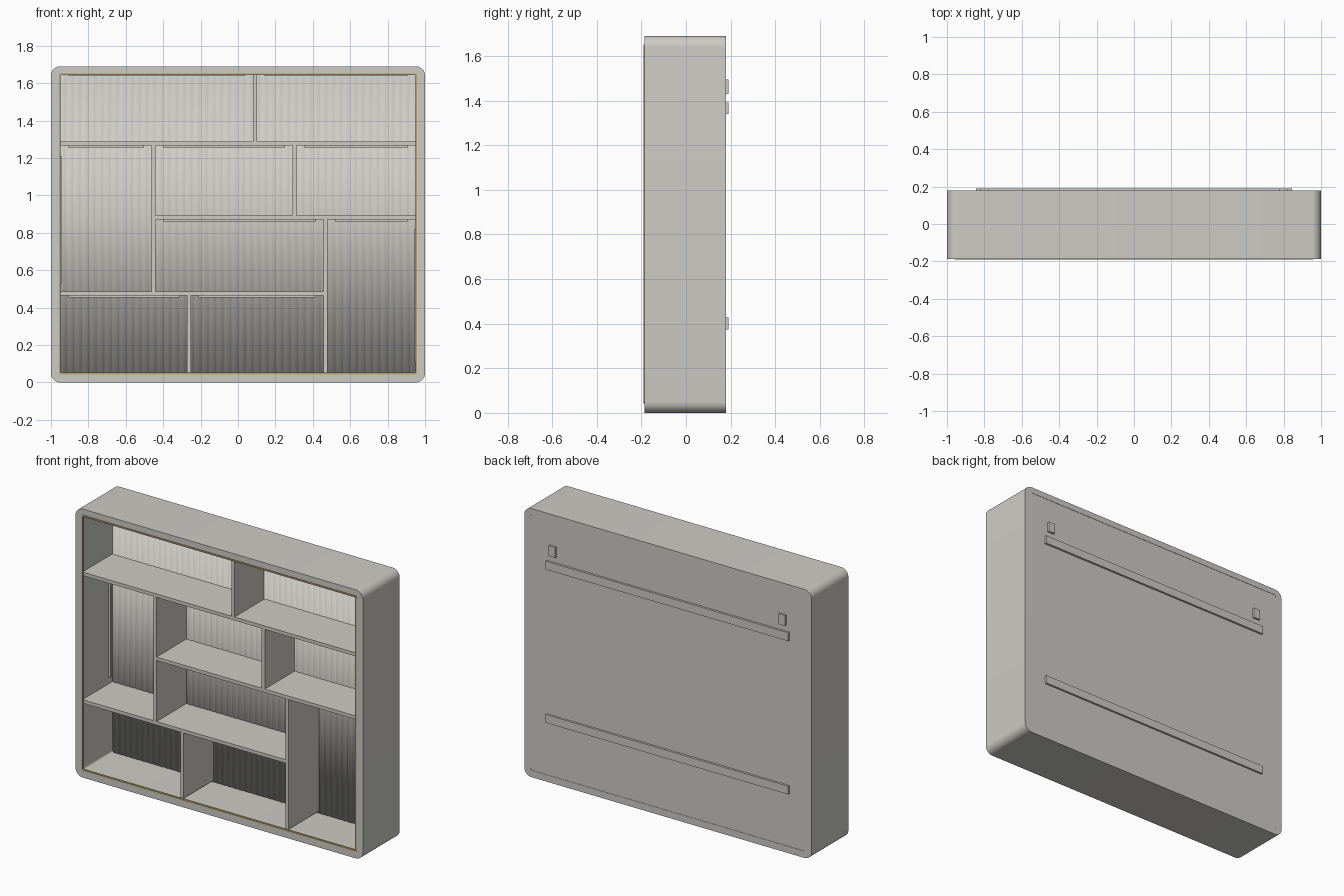
import bpy, bmesh, math

cube = bpy.data.objects.get("Cube")
if cube:
    bpy.data.objects.remove(cube, do_unlink=True)


def material(name, rgb):
    m = bpy.data.materials.new(name)
    m.use_nodes = True
    col = (*rgb, 1)
    m.diffuse_color = col
    m.node_tree.nodes["Principled BSDF"].inputs["Base Color"].default_value = col
    return m


GREY = material("warm_grey", (0.61, 0.60, 0.56))
BRASS = material("brass", (0.50, 0.39, 0.19))

# Main dimensions
HALF_W, HEIGHT = 1.0, 1.69
FRONT, BACK = -0.187, 0.18
OPEN_X, OPEN_LOW, OPEN_HIGH = 0.957, 0.043, 1.652
SHELF_FRONT, PANEL_FRONT = -0.18, 0.115
T = 0.011  # half thickness of boards


def finish(name, bm, mat, smooth=False):
    bmesh.ops.recalc_face_normals(bm, faces=bm.faces)
    me = bpy.data.meshes.new(name)
    bm.to_mesh(me)
    bm.free()
    me.materials.append(mat)
    ob = bpy.data.objects.new(name, me)
    bpy.context.collection.objects.link(ob)
    if smooth:
        bpy.ops.object.select_all(action='DESELECT')
        ob.select_set(True)
        bpy.context.view_layer.objects.active = ob
        bpy.ops.object.shade_smooth_by_angle(angle=math.radians(35))
    return ob


def box(name, x, y, z, mat=GREY):
    """Box from (low, high) ranges on each axis."""
    bm = bmesh.new()
    bmesh.ops.create_cube(bm, size=1)
    for v in bm.verts:
        for i, (lo, hi) in enumerate((x, y, z)):
            v.co[i] = lo + (v.co[i] + 0.5) * (hi - lo)
    return finish(name, bm, mat)


def rounded(half, low, high, r, steps=8):
    """Outline of a rounded rectangle in x and z."""
    corners = ((half - r, high - r), (r - half, high - r),
               (r - half, low + r), (half - r, low + r))
    return [(cx + r * math.cos(a), cz + r * math.sin(a))
            for k, (cx, cz) in enumerate(corners)
            for a in [(k + i / steps) * math.pi / 2 for i in range(steps + 1)]]


def ring(name, outer, inner, y0, y1, mat):
    """Hollow frame between two outlines of equal length."""
    bm = bmesh.new()
    loops = [[bm.verts.new((x, y, z)) for x, z in pts]
             for pts, y in ((outer, y0), (outer, y1), (inner, y1), (inner, y0))]
    n = len(outer)
    for k in range(4):
        a, b = loops[k], loops[(k + 1) % 4]
        for i in range(n):
            j = (i + 1) % n
            bm.faces.new((a[i], a[j], b[j], b[i]))
    return finish(name, bm, mat, True)


# Outer case and the thin trim around its opening
opening = rounded(OPEN_X, OPEN_LOW, OPEN_HIGH, 0.012)
ring("case", rounded(HALF_W, 0, HEIGHT, 0.05), opening, FRONT, BACK, GREY)
ring("opening_trim", opening,
     rounded(OPEN_X - 0.009, OPEN_LOW + 0.009, OPEN_HIGH - 0.009, 0.005),
     -0.191, -0.178, BRASS)

# Back board, slightly recessed in the case
box("back_board", (-OPEN_X, OPEN_X), (0.14, BACK - 0.002), (OPEN_LOW, OPEN_HIGH))

# Fluted lining, a wave profile extruded upward
bm = bmesh.new()
flutes, per = 48, 6
rows = []
for i in range(flutes * per + 1):
    x = -OPEN_X + 2 * OPEN_X * i / (flutes * per)
    y = PANEL_FRONT + 0.004 * (1 - abs(math.sin(math.pi * i / per)))
    rows.append([bm.verts.new((x, y, z)) for z in (OPEN_LOW, OPEN_HIGH)])
for a, b in zip(rows, rows[1:]):
    bm.faces.new((a[0], b[0], b[1], a[1]))
lining = finish("fluted_lining", bm, GREY, True)
lining.modifiers.new("thickness", 'SOLIDIFY').thickness = 0.015

# Shelves: name, left, right, centre height
depth = (SHELF_FRONT, PANEL_FRONT + 0.01)
HIGH, MID, LOW = 1.278, 0.881, 0.475
for name, x0, x1, z in (("upper_shelf", -OPEN_X, OPEN_X, HIGH),
                        ("middle_shelf", -0.456, OPEN_X, MID),
                        ("lower_shelf", -OPEN_X, 0.473, LOW)):
    box(name, (x0, x1), depth, (z - T, z + T))

# Upright dividers: name, centre, bottom, top
for name, x, z0, z1 in (("top_divider", 0.091, HIGH, OPEN_HIGH),
                        ("left_divider", -0.452, LOW, HIGH),
                        ("middle_divider", 0.302, MID, HIGH),
                        ("right_divider", 0.468, OPEN_LOW, MID),
                        ("bottom_divider", -0.262, OPEN_LOW, LOW)):
    box(name, (x - T, x + T), (depth[0] - 0.001, depth[1]), (z0 + T, z1 - T * (z1 != OPEN_HIGH)))

# Slim light strips at the back under each compartment top: left, right, top
strip_y = (0.08, 0.098)
for i, (x0, x1, z) in enumerate(((-0.95, 0.08, OPEN_HIGH), (0.1, 0.95, OPEN_HIGH),
                                 (-0.95, -0.463, HIGH - T), (-0.441, 0.291, HIGH - T),
                                 (0.313, 0.95, HIGH - T), (-0.441, 0.457, MID - T),
                                 (0.479, 0.95, MID - T), (-0.95, -0.273, LOW - T),
                                 (-0.251, 0.457, LOW - T))):
    box(f"light_strip_{i + 1}", (x0 + 0.04, x1 - 0.04), strip_y, (z - 0.01, z))

# Upright light strips in the two tall compartments
box("left_light_strip", (-OPEN_X, -OPEN_X + 0.012), strip_y, (0.53, 1.21))
box("right_light_strip", (OPEN_X - 0.012, OPEN_X), strip_y, (0.11, 0.82))

# Mounting rails and hanger plates on the back
mount_y = (BACK - 0.01, 0.191)
for name, z in (("upper_rail", 1.34), ("lower_rail", 0.375)):
    box(name, (-0.845, 0.845), mount_y, (z, z + 0.052))
for name, x in (("left_hanger", 0.8), ("right_hanger", -0.8)):
    box(name, (x - 0.023, x + 0.023), mount_y, (1.43, 1.495))
